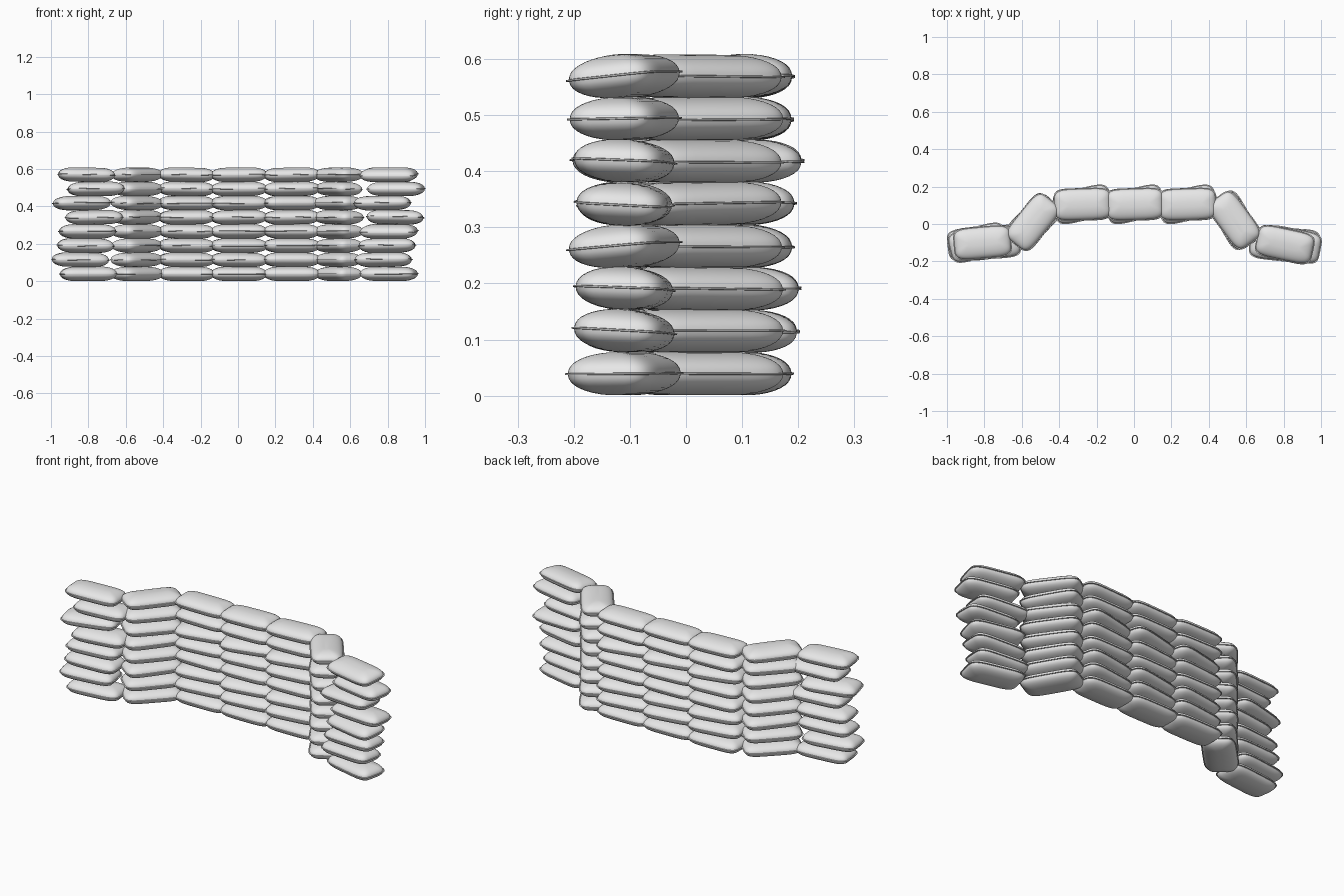
import bpy, bmesh, math, random
from mathutils import Euler

cube = bpy.data.objects.get("Cube")
if cube:
    bpy.data.objects.remove(cube, do_unlink=True)

random.seed(4)

cloth = bpy.data.materials.new("pale_grey_cloth")
cloth.use_nodes = True
cloth.diffuse_color = (0.8, 0.8, 0.8, 1)
cloth.node_tree.nodes["Principled BSDF"].inputs["Base Color"].default_value = (0.8, 0.8, 0.8, 1)

HALF_LEN, HALF_WID, HALF_H = 0.155, 0.087, 0.0385
SIDES = 48


def power(v, e):
    return math.copysign(abs(v) ** e, v)


def ring(bm, inset, z):
    """Rounded rectangle loop, drawn in from the seam by inset."""
    verts = []
    for i in range(SIDES):
        a = 2 * math.pi * i / SIDES
        verts.append(bm.verts.new((power(math.cos(a), 0.42) * (HALF_LEN - inset),
                                   power(math.sin(a), 0.42) * (HALF_WID - inset), z)))
    return verts


def make_bag_mesh():
    """Pillow with a thin stitched seam running round its middle."""
    seam = 0.005
    upper = [(0, 0.0013), (seam, 0.002)]
    for step in range(1, 9):
        t = math.radians(10 * step)
        upper.append((seam + (HALF_WID - seam) * (1 - math.cos(t)), HALF_H * math.sin(t) ** 0.9))
    profile = [(d, -z) for d, z in reversed(upper)] + upper
    bm = bmesh.new()
    rings = [ring(bm, d, z) for d, z in profile]
    for low, high in zip(rings, rings[1:]):
        for i in range(SIDES):
            j = (i + 1) % SIDES
            bm.faces.new((low[i], low[j], high[j], high[i]))
    bm.faces.new(rings[-1])
    bm.faces.new(rings[0][::-1])
    bmesh.ops.recalc_face_normals(bm, faces=bm.faces)
    mesh = bpy.data.meshes.new("sandbag")
    bm.to_mesh(mesh)
    bm.free()
    mesh.materials.append(cloth)
    return mesh


bag_mesh = make_bag_mesh()

# Bag columns: name, x, y
COLUMNS = [("right_wing", -0.805, -0.1), ("right_corner", -0.54, 0.01),
           ("middle_right", -0.275, 0.105), ("middle", 0.005, 0.105), ("middle_left", 0.287, 0.105),
           ("left_corner", 0.537, 0.02), ("left_wing", 0.807, -0.11)]

# Layers, bottom up: right wing shift, left wing shift,
# turn of right wing, middle and left wing, roll of left wing (degrees)
LAYERS = [(0.005, 0, 6, 1, -13, 1),
          (-0.038, -0.03, 8, 8, -6, -3),
          (-0.01, -0.01, 4, 10, -4, -2),
          (0, 0, 6, 2, -12, 5),
          (0.035, 0.033, 7, 5, -3, -3),
          (-0.03, -0.035, 14, 13, -6, -2),
          (0.045, 0.038, 4, 1, -11, 1),
          (-0.005, 0, 5, 2, -12, 6)]

for layer, (shift_r, shift_l, turn_r, turn_m, turn_l, roll_l) in enumerate(LAYERS):
    z = 0.0395 + layer * 0.0757
    for name, x, y in COLUMNS:
        roll, pitch = random.uniform(-2, 2), random.uniform(-1, 1)
        if name == "right_wing":
            x, turn = x + shift_r, turn_r
        elif name == "left_wing":
            x, turn, roll = x + shift_l, turn_l, roll_l
        elif name == "right_corner":
            turn = 49 + random.uniform(-4, 4)
        elif name == "left_corner":
            turn = -57 + random.uniform(-4, 4)
        else:
            turn = turn_m
        if layer == 0:
            roll, pitch = roll * 0.3, pitch * 0.3
        bag = bpy.data.objects.new(f"sandbag_{name}_layer_{layer + 1}", bag_mesh)
        bpy.context.collection.objects.link(bag)
        bag.location = (x, y, z)
        bag.rotation_euler = Euler([math.radians(v) for v in (roll, pitch, turn)])

# Smooth cloth with a crisp seam
bpy.ops.object.select_all(action="DESELECT")
bag.select_set(True)
bpy.context.view_layer.objects.active = bag
bpy.ops.object.shade_smooth_by_angle(angle=math.radians(35))
